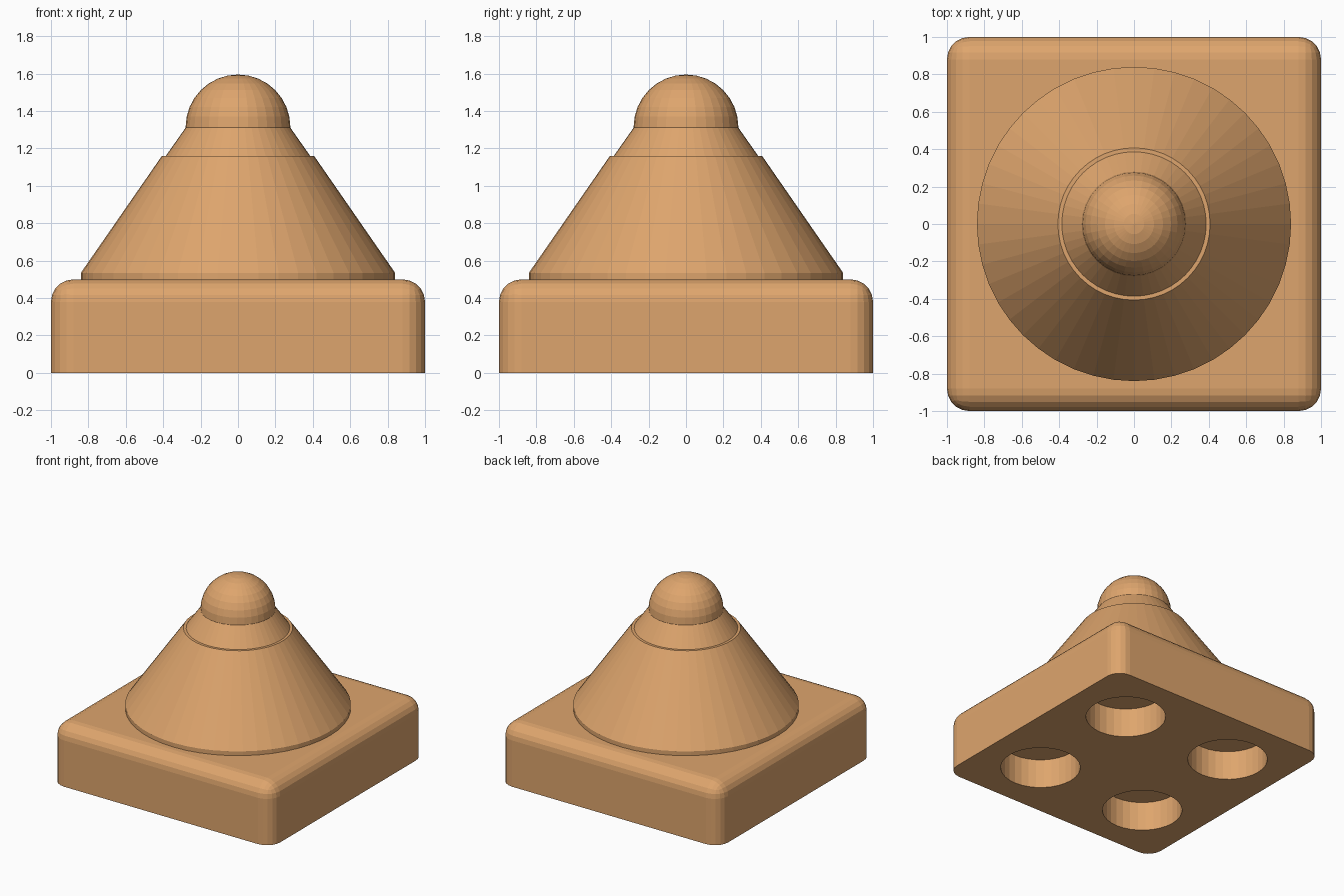
import bpy, bmesh, math

if "Cube" in bpy.data.objects:
    bpy.data.objects.remove(bpy.data.objects["Cube"])

wood = bpy.data.materials.new("light wood")
wood.diffuse_color = (0.73, 0.376, 0.153, 1)
wood.use_nodes = True
wood.node_tree.nodes["Principled BSDF"].inputs["Base Color"].default_value = wood.diffuse_color


def add_object(name, bm, material=wood):
    bmesh.ops.recalc_face_normals(bm, faces=bm.faces)
    mesh = bpy.data.meshes.new(name)
    bm.to_mesh(mesh)
    bm.free()
    obj = bpy.data.objects.new(name, mesh)
    bpy.context.collection.objects.link(obj)
    if material:
        mesh.materials.append(material)
    return obj


def lathe(name, profile, sides):
    """Spin (radius, z) points around z; radius 0 makes a pole, other ends are capped."""
    bm = bmesh.new()
    rings = []
    for r, z in profile:
        if r == 0:
            rings.append([bm.verts.new((0, 0, z))] * sides)
        else:
            rings.append([bm.verts.new((r * math.cos(2 * math.pi * i / sides),
                                        r * math.sin(2 * math.pi * i / sides), z))
                          for i in range(sides)])
    for low, high in zip(rings, rings[1:]):
        for i in range(sides):
            j = (i + 1) % sides
            bm.faces.new(list(dict.fromkeys((low[i], low[j], high[j], high[i]))))
    for ring, (r, z) in ((rings[0], profile[0]), (rings[-1], profile[-1])):
        if r > 0:
            bm.faces.new(ring)
    return add_object(name, bm)


# Square base: every edge rounded except those around the underside
bm = bmesh.new()
bmesh.ops.create_cube(bm, size=1)
for v in bm.verts:
    v.co = (v.co.x * 2, v.co.y * 2, (v.co.z + 0.5) * 0.5)
edges = [e for e in bm.edges if max(v.co.z for v in e.verts) > 0.1]
bmesh.ops.bevel(bm, geom=edges, offset=0.12, segments=5, profile=0.5, affect='EDGES')
base = add_object("base", bm)

# Four round sockets cut into the underside
bm = bmesh.new()
for x in (-0.5, 0.5):
    for y in (-0.5, 0.5):
        made = bmesh.ops.create_cone(bm, cap_ends=True, segments=32,
                                     radius1=0.3, radius2=0.3, depth=0.48)
        bmesh.ops.translate(bm, verts=made["verts"], vec=(x, y, 0))
cutter = add_object("socket_cutter", bm, None)
cutter.hide_render = True
cut = base.modifiers.new("sockets", 'BOOLEAN')
cut.object = cutter
cut.operation = 'DIFFERENCE'
cut.solver = 'EXACT'
bpy.context.view_layer.objects.active = base
bpy.ops.object.modifier_apply(modifier=cut.name)
bpy.data.objects.remove(cutter)

# Wide cone with a short foot and a small step near the top
lathe("cone_body", [(0.84, 0.49), (0.84, 0.535), (0.407, 1.16),
                    (0.386, 1.16), (0.275, 1.318)], 48)

# Round knob on the tip
R, CZ = 0.28, 1.315
lathe("knob", [(R * math.cos(a), CZ + R * math.sin(a)) if k < 8 else (0, CZ + R)
               for k in range(-2, 9) for a in [k * math.pi / 16]], 32)
